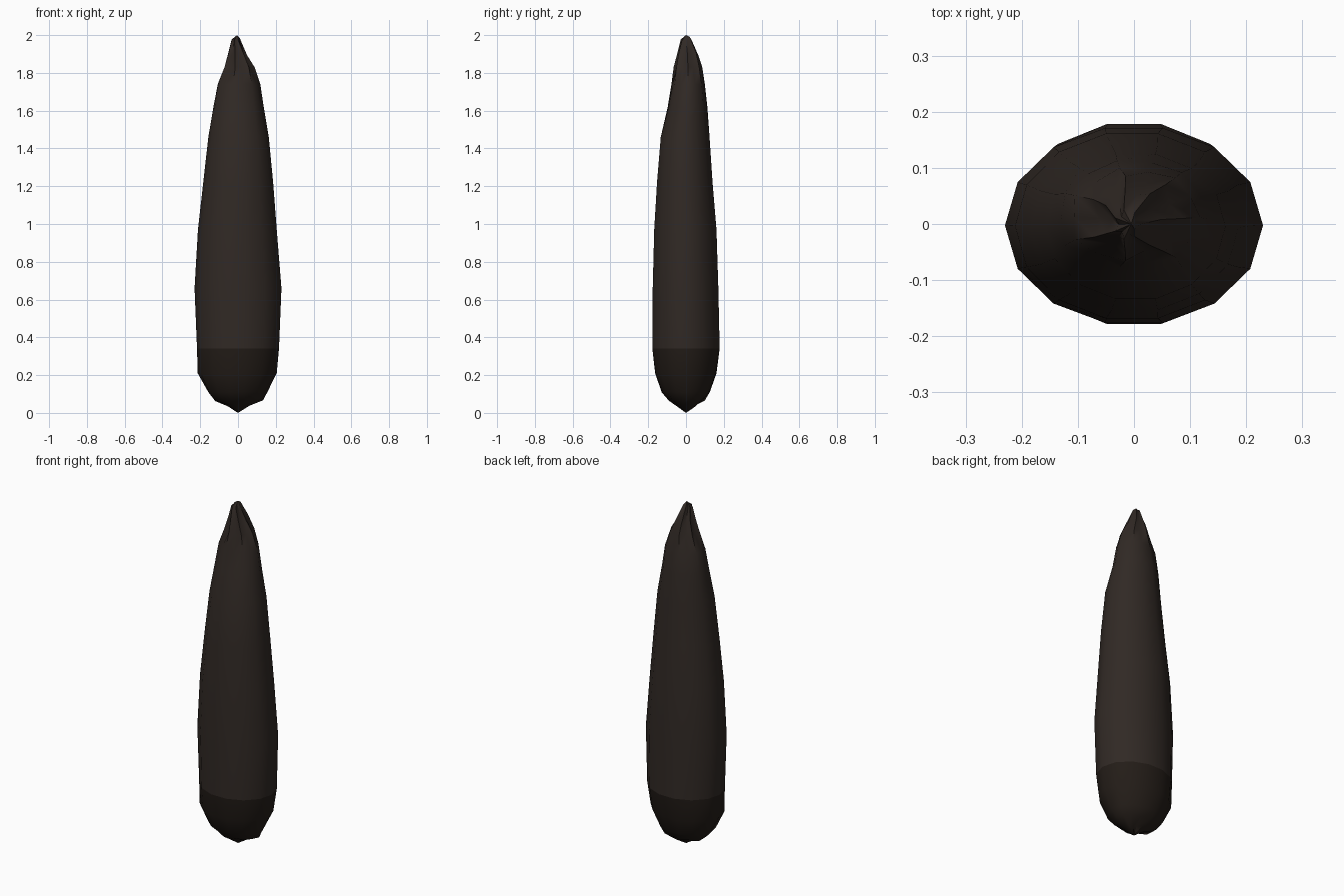
import bpy, bmesh, math, random

if "Cube" in bpy.data.objects:
    bpy.data.objects.remove(bpy.data.objects["Cube"])

random.seed(4)
SIDES = 14


def material(name, rgb):
    m = bpy.data.materials.new(name)
    m.diffuse_color = (*rgb, 1)
    m.use_nodes = True
    m.node_tree.nodes["Principled BSDF"].inputs["Base Color"].default_value = m.diffuse_color
    return m


def loft(name, rings, mat, tip_low=None, tip_high=None):
    """Skin rings of (z, xmin, xmax, ymin, ymax, pleat depth)."""
    bm = bmesh.new()
    loops = []
    for z, x0, x1, y0, y1, pleat in rings:
        loop = []
        for i in range(SIDES):
            a = math.tau * i / SIDES
            c, s = math.cos(a), math.sin(a)
            # pleats pull every other point inward
            k = 1 - pleat * (i % 2) * random.uniform(0.6, 1.2)
            dz = pleat * random.uniform(-0.03, 0.03)
            x = (x0 + x1) / 2 + (x1 - x0) / 2 * c * k
            y = (y0 + y1) / 2 + (y1 - y0) / 2 * s * k * 1.015
            loop.append(bm.verts.new((x, y, z + dz)))
        loops.append(loop)
    for a, b in zip(loops, loops[1:]):
        for i in range(SIDES):
            j = (i + 1) % SIDES
            bm.faces.new((a[i], a[j], b[j], b[i]))
    for tip, loop in ((tip_low, loops[0]), (tip_high, loops[-1])):
        if tip:
            v = bm.verts.new(tip)
            for i in range(SIDES):
                bm.faces.new((loop[i], loop[(i + 1) % SIDES], v))
    bmesh.ops.recalc_face_normals(bm, faces=bm.faces)
    # an open loft may come out inside-out: check one side face
    f = bm.faces[0]
    c = f.calc_center_median()
    if f.normal.x * c.x + f.normal.y * c.y < 0:
        bmesh.ops.reverse_faces(bm, faces=bm.faces)
    me = bpy.data.meshes.new(name)
    bm.to_mesh(me)
    bm.free()
    me.materials.append(mat)
    ob = bpy.data.objects.new(name, me)
    bpy.context.collection.objects.link(ob)
    bpy.context.view_layer.objects.active = ob
    ob.select_set(True)
    bpy.ops.object.shade_smooth_by_angle(angle=math.radians(50))
    ob.select_set(False)
    return ob


# long tapering body ending in a pinched, pleated tip
loft("wrapped_body", [
    (0.34, -0.217, 0.217, -0.18, 0.18, 0),
    (0.66, -0.23, 0.23, -0.178, 0.173, 0),
    (0.97, -0.212, 0.205, -0.17, 0.163, 0),
    (1.22, -0.184, 0.186, -0.155, 0.142, 0),
    (1.46, -0.157, 0.163, -0.135, 0.126, 0),
    (1.62, -0.136, 0.136, -0.098, 0.114, 0.04),
    (1.74, -0.117, 0.118, -0.078, 0.101, 0.08),
    (1.83, -0.08, 0.088, -0.066, 0.086, 0.2),
    (1.90, -0.056, 0.048, -0.05, 0.066, 0.35),
    (1.98, -0.036, 0.01, -0.028, 0.026, 0.4),
], material("dark_brown", (0.030, 0.022, 0.018)), tip_high=(-0.005, 0, 2.0))

# rounded, slightly crumpled darker bottom
loft("rounded_bottom", [
    (0.035, -0.06, 0.06, -0.055, 0.05, 0.3),
    (0.065, -0.132, 0.132, -0.09, 0.10, 0.1),
    (0.11, -0.168, 0.155, -0.13, 0.128, 0.06),
    (0.21, -0.218, 0.205, -0.165, 0.163, 0.02),
    (0.34, -0.217, 0.217, -0.18, 0.18, 0),
], material("darker_brown", (0.017, 0.012, 0.009)), tip_low=(0, 0, 0.0))
